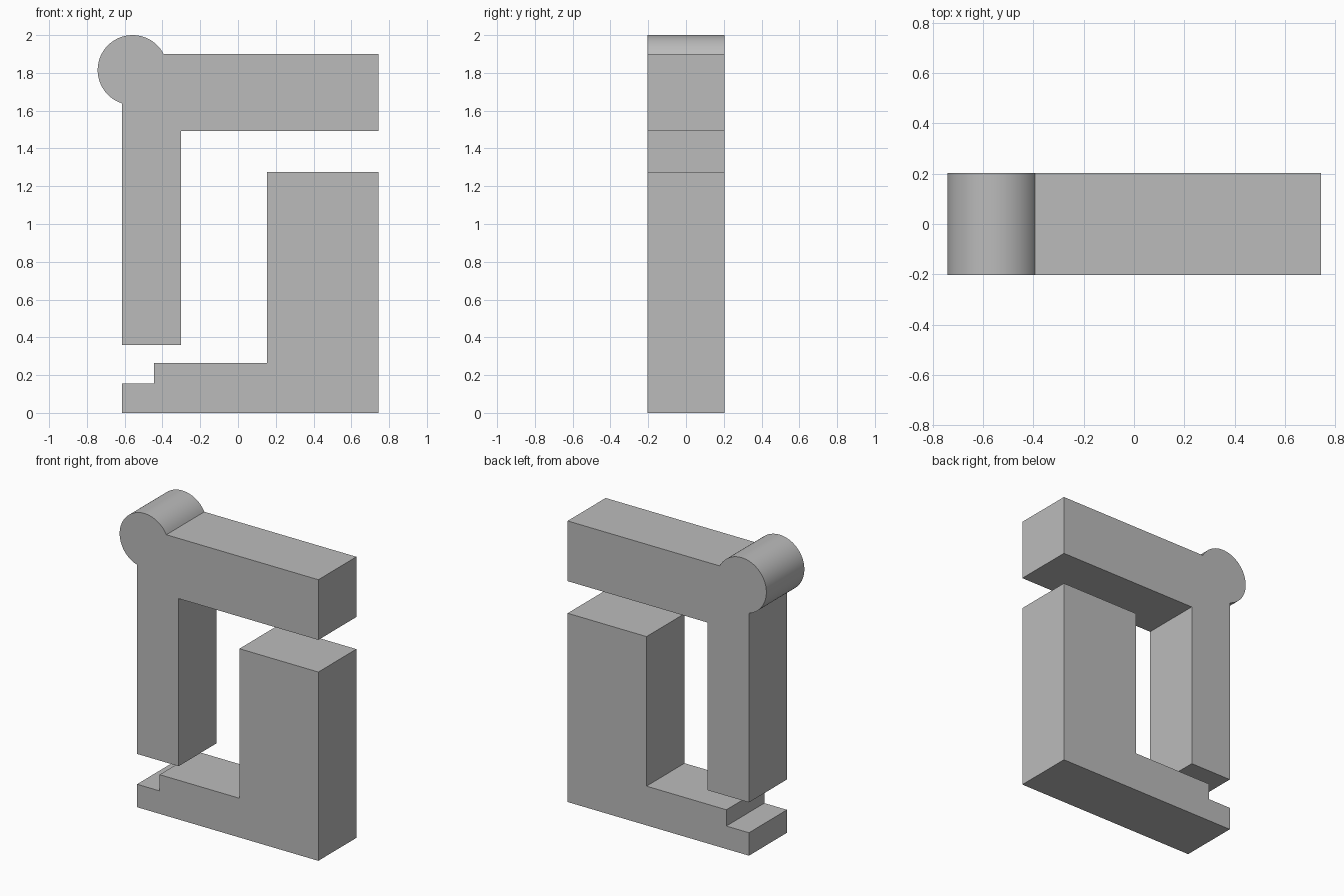
import bpy
import bmesh
from math import asin, acos, pi, cos, sin

cube = bpy.data.objects.get("Cube")
if cube:
    bpy.data.objects.remove(cube, do_unlink=True)

HALF_DEPTH = 0.203
RIGHT, LEFT = 0.743, -0.613

grey = bpy.data.materials.new("plain grey")
grey.use_nodes = True
colour = (0.5, 0.5, 0.5, 1)
grey.diffuse_color = colour
grey.node_tree.nodes["Principled BSDF"].inputs["Base Color"].default_value = colour


def extrude_profile(name, points):
    """Extrude an x-z outline through the depth of the model."""
    bm = bmesh.new()
    outline = bm.faces.new([bm.verts.new((x, -HALF_DEPTH, z)) for x, z in points])
    new = bmesh.ops.extrude_face_region(bm, geom=[outline])["geom"]
    verts = [g for g in new if isinstance(g, bmesh.types.BMVert)]
    bmesh.ops.translate(bm, verts=verts, vec=(0, 2 * HALF_DEPTH, 0))
    bmesh.ops.recalc_face_normals(bm, faces=bm.faces)
    mesh = bpy.data.meshes.new(name)
    bm.to_mesh(mesh)
    bm.free()
    mesh.materials.append(grey)
    obj = bpy.data.objects.new(name, mesh)
    bpy.context.collection.objects.link(obj)
    bpy.ops.object.select_all(action="DESELECT")
    obj.select_set(True)
    bpy.context.view_layer.objects.active = obj
    bpy.ops.object.shade_smooth_by_angle(angle=pi / 6)
    return obj


# Upper arm: a beam and a leg joined at a round corner knob
TOP = 1.9
cx, cz, radius = -0.558, 1.815, 0.185
start = asin((TOP - cz) / radius)
end = 2 * pi - acos((LEFT - cx) / radius)
steps = 48
knob = []
for i in range(steps + 1):
    a = start + (end - start) * i / steps
    knob.append((cx + radius * cos(a), cz + radius * sin(a)))
extrude_profile("upper_arm", knob + [
    (LEFT, 0.36), (-0.302, 0.36), (-0.302, 1.493), (RIGHT, 1.493), (RIGHT, TOP)])

# Lower base: a stepped foot rising into a tall block
extrude_profile("stepped_base", [
    (LEFT, 0), (RIGHT, 0), (RIGHT, 1.276), (0.153, 1.276),
    (0.153, 0.265), (-0.444, 0.265), (-0.444, 0.155), (LEFT, 0.155)])
